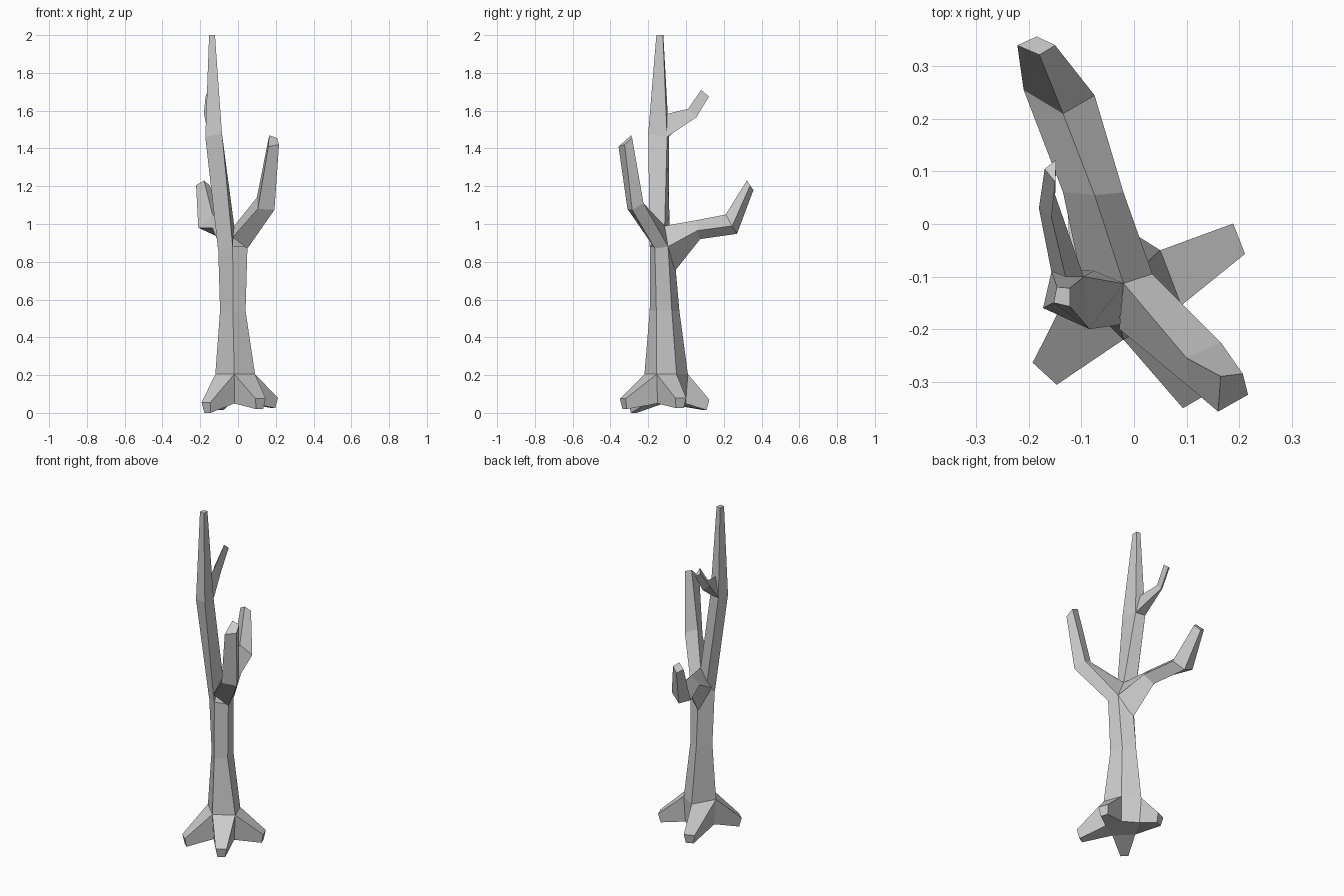
import bpy, bmesh
from mathutils import Vector


def loft(name, rings):
    """Skin a list of equal-length rings, closing both ends."""
    bm = bmesh.new()
    vs = [[bm.verts.new(p) for p in ring] for ring in rings]
    n = len(vs[0])
    for a, b in zip(vs, vs[1:]):
        for i in range(n):
            j = (i + 1) % n
            bm.faces.new((a[i], a[j], b[j], b[i]))
    bm.faces.new(vs[0])
    bm.faces.new(vs[-1])
    bmesh.ops.recalc_face_normals(bm, faces=bm.faces)
    mesh = bpy.data.meshes.new(name)
    bm.to_mesh(mesh)
    bm.free()
    ob = bpy.data.objects.new(name, mesh)
    bpy.context.collection.objects.link(ob)
    return ob


def at(z, pts):
    return [Vector((x, y, z)) for x, y in pts]


# Five-sided trunk, flared at the foot
foot = [(-.02, -.22), (.09, -.155), (.05, -.05), (-.045, .01), (-.12, -.12)]
low = at(.205, foot)
core = Vector((-.01, -.11, .05))
under = [core + (Vector((p.x, p.y, .05)) - core) * .9 for p in low]
waist = at(.54, [(-.027, -.192), (.04, -.157), (.022, -.075), (-.045, -.035), (-.095, -.12)])
fork = at(.88, [(-.028, -.19), (.05, -.165), (.035, -.095), (-.04, -.065), (-.105, -.13)])
loft("trunk", [under, low, waist, fork])

# Roots: each grows from one trunk side to a narrow blunt tip
roots = {
    "front_right_root": (0, 1, (.12, -.335), .075),
    "right_root": (1, 2, (.2, -.028), .08),
    "back_root": (3, 4, (-.1, .112), .07),
    "left_root": (4, 0, (-.17, -.285), .055),
}
for name, (i, j, (x, y), z) in roots.items():
    tip = Vector((x, y, z))
    out = (tip - core)
    out.z = 0
    out.normalize()
    side = Vector((-out.y, out.x, 0))
    drop = Vector((0, 0, -.055)) - out * .012
    end = [tip - side * .031, tip + side * .031,
           tip + side * .022 + drop, tip - side * .022 + drop]
    loft(name, [[low[i], low[j], under[j], under[i]], end])

# Main leader stem
crotch = (-.02, -.113, .99)
loft("leader", [
    [(-.105, -.13, .86), (-.075, -.088, .88), crotch, (-.028, -.192, .88)],
    [(-.173, -.16, 1.46), (-.157, -.09, 1.46), (-.095, -.1, 1.46), (-.085, -.2, 1.48)],
    [(-.153, -.15, 2), (-.147, -.12, 2), (-.122, -.122, 2), (-.122, -.157, 2)],
])

# Right front branch
loft("right_branch", [
    [crotch, (.035, -.095, .88), (.05, -.165, .87), (-.028, -.2, .93)],
    [(.1, -.255, 1.14), (.165, -.225, 1.11), (.193, -.285, 1.075), (.105, -.31, 1.08)],
    [(.165, -.29, 1.47), (.207, -.285, 1.455), (.217, -.325, 1.42), (.16, -.357, 1.41)],
])

# Back branch, elbowed upward
loft("back_branch", [
    [crotch, (-.1, -.105, .89), (-.042, -.06, .75), (.035, -.095, .88)],
    [(-.075, .055, 1.02), (-.135, .06, .98), (-.08, .075, .92), (-.02, .06, .965)],
    [(-.135, .21, 1.05), (-.21, .255, .98), (-.14, .27, .948), (-.075, .245, .99)],
    [(-.18, .322, 1.23), (-.222, .34, 1.205), (-.185, .357, 1.18), (-.15, .34, 1.205)],
])

# Small twig high on the leader
loft("twig", [
    [(-.157, -.092, 1.46), (-.128, -.11, 1.58), (-.095, -.102, 1.46)],
    [(-.181, .03, 1.59), (-.157, .012, 1.61), (-.15, .055, 1.565)],
    [(-.17, .105, 1.685), (-.15, .08, 1.71), (-.148, .122, 1.675)],
])
